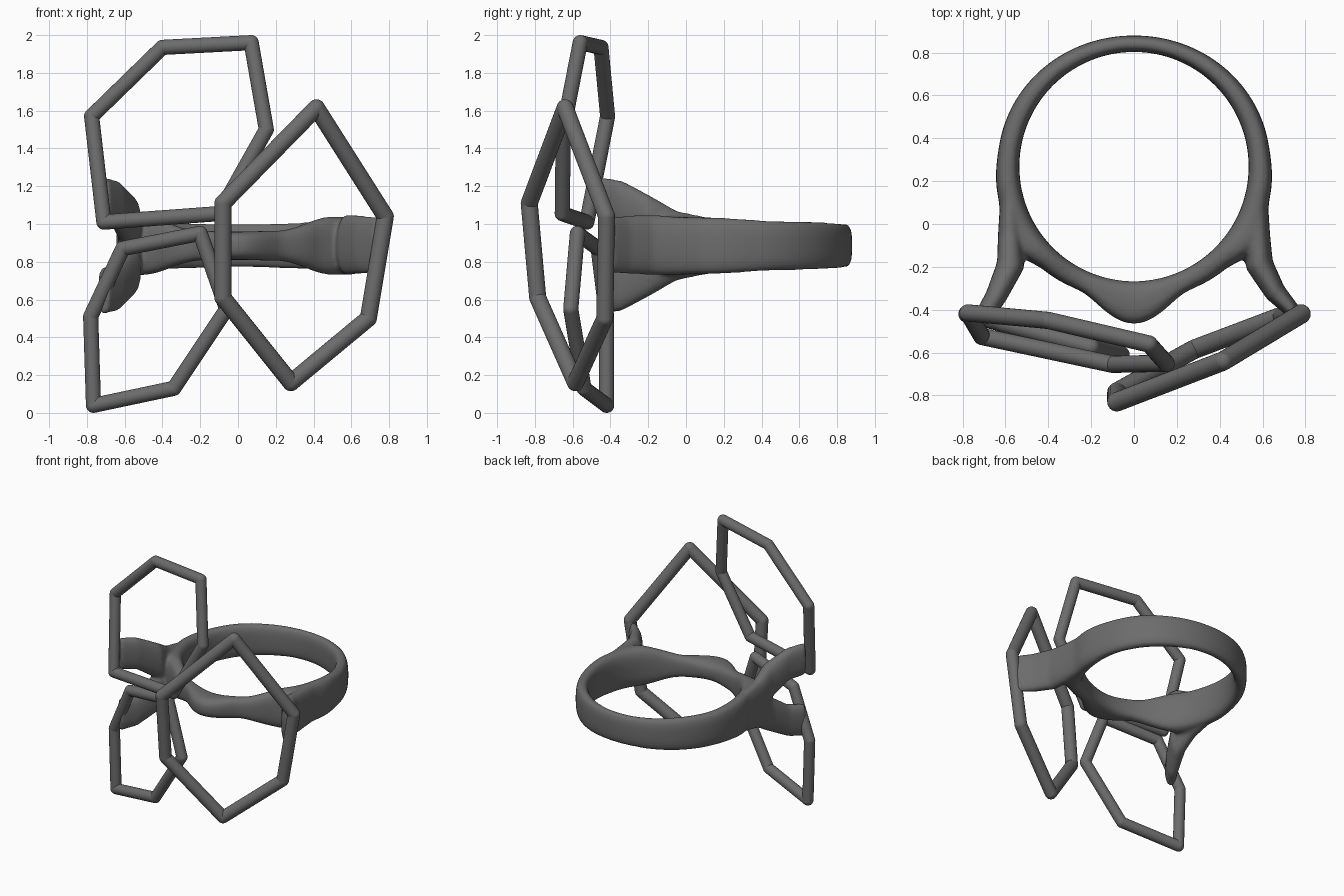
import bpy, bmesh, math
from mathutils import Vector

cube = bpy.data.objects.get("Cube")
if cube:
    bpy.data.objects.remove(cube, do_unlink=True)

metal = bpy.data.materials.new("dark grey metal")
metal.use_nodes = True
grey = (0.15, 0.15, 0.15, 1)
metal.diffuse_color = grey
metal.node_tree.nodes["Principled BSDF"].inputs["Base Color"].default_value = grey

MID_Z = 0.885
HOLE = Vector((0, 0.268, 0))
HOLE_R = 0.535
SIDES = 28


def make_object(name, bm):
    bmesh.ops.recalc_face_normals(bm, faces=bm.faces)
    for f in bm.faces:
        f.smooth = True
    mesh = bpy.data.meshes.new(name)
    bm.to_mesh(mesh)
    bm.free()
    mesh.materials.append(metal)
    obj = bpy.data.objects.new(name, mesh)
    bpy.context.collection.objects.link(obj)
    return obj


def section(bm, centre, across, half_w, half_h, power=2.8):
    """Rounded-box cross-section standing upright."""
    def shape(v):
        return math.copysign(abs(v) ** (2 / power), v)
    ring = []
    for i in range(SIDES):
        a = math.tau * i / SIDES
        p = centre + across * half_w * shape(math.cos(a))
        p.z += half_h * shape(math.sin(a))
        ring.append(bm.verts.new(p))
    return ring


def loft(bm, rings, closed):
    pairs = list(zip(rings, rings[1:]))
    if closed:
        pairs.append((rings[-1], rings[0]))
    else:
        bm.faces.new(rings[0])
        bm.faces.new(rings[-1])
    for a, b in pairs:
        for i in range(SIDES):
            j = (i + 1) % SIDES
            bm.faces.new((a[i], a[j], b[j], b[i]))


def lookup(table, x):
    """Eased interpolation in a short table of (position, value)."""
    for (x0, v0), (x1, v1) in zip(table, table[1:]):
        if x <= x1:
            t = (x - x0) / (x1 - x0)
            return v0 + (v1 - v0) * t * t * (3 - 2 * t)
    return table[-1][1]


# finger band: radius and height vary with degrees away from the front
OUTER = [(0, 0.735), (24, 0.632), (40, 0.64), (58, 0.69), (78, 0.65), (100, 0.637), (180, 0.612)]
HEIGHT = [(0, 0.075), (20, 0.08), (55, 0.155), (75, 0.15), (115, 0.13), (180, 0.115)]
bm = bmesh.new()
rings = []
for k in range(120):
    a = math.tau * k / 120
    deg = math.degrees(min(a, math.tau - a))
    out = Vector((math.sin(a), -math.cos(a), 0))
    r = lookup(OUTER, deg)
    centre = HOLE + out * (HOLE_R + r) / 2
    centre.z = MID_Z
    rings.append(section(bm, centre, out, (r - HOLE_R) / 2, lookup(HEIGHT, deg)))
loft(bm, rings, True)


# arms: (x, y, height above middle, half width, half height)
def arm(path, flip):
    pts = [Vector((x, y, MID_Z + flip * dz)) for x, y, dz, w, h in path]
    arm_rings = []
    for i, (p, row) in enumerate(zip(pts, path)):
        d = pts[min(i + 1, len(pts) - 1)] - pts[max(i - 1, 0)]
        across = Vector((-d.y, d.x, 0)).normalized()
        arm_rings.append(section(bm, p, across, row[3], row[4], 2.4))
    loft(bm, arm_rings, False)


fork = [(-0.585, 0.12, 0.01, 0.04, 0.14), (-0.58, -0.05, 0.045, 0.055, 0.14),
        (-0.575, -0.19, 0.125, 0.065, 0.14), (-0.645, -0.34, 0.22, 0.05, 0.125),
        (-0.715, -0.45, 0.24, 0.04, 0.125)]
arm(fork, 1)
arm(fork, -1)
arm([(0.585, 0.12, 0, 0.04, 0.14), (0.58, -0.05, 0, 0.055, 0.155),
     (0.585, -0.19, 0.005, 0.065, 0.16), (0.66, -0.32, 0.005, 0.05, 0.155),
     (0.745, -0.41, 0.005, 0.035, 0.15)], 1)

band = make_object("finger_band", bm)
remesh = band.modifiers.new("blend", 'REMESH')
remesh.mode = 'VOXEL'
remesh.voxel_size = 0.012
remesh.use_smooth_shade = True
soften = band.modifiers.new("soften", 'SMOOTH')
soften.factor = 0.5
soften.iterations = 14


# open wire frames: straight round bars with rounded corners
def wire_frame(name, corners, radius):
    bm = bmesh.new()
    pts = [Vector(c) for c in corners]
    for p, q in zip(pts, pts[1:] + pts[:1]):
        d = q - p
        turn = d.to_track_quat('Z', 'Y').to_matrix().to_4x4()
        turn.translation = (p + q) / 2
        bmesh.ops.create_cone(bm, cap_ends=False, segments=24, radius1=radius,
                              radius2=radius, depth=d.length, matrix=turn)
        ball = bmesh.ops.create_uvsphere(bm, u_segments=24, v_segments=14, radius=radius)
        bmesh.ops.translate(bm, verts=ball["verts"], vec=p)
    make_object(name, bm)


wire_frame("upper_right_frame", [
    (-0.775, -0.415, 1.57), (-0.40, -0.45, 1.935), (0.07, -0.56, 1.96),
    (0.15, -0.65, 1.50), (-0.10, -0.655, 1.055), (-0.71, -0.525, 1.01)], 0.04)
wire_frame("left_frame", [
    (0.415, -0.64, 1.615), (0.78, -0.42, 1.04), (0.69, -0.43, 0.50),
    (0.28, -0.585, 0.16), (-0.08, -0.785, 0.61), (-0.08, -0.83, 1.11)], 0.045)
wire_frame("lower_right_frame", [
    (-0.20, -0.575, 0.95), (-0.61, -0.465, 0.87), (-0.78, -0.42, 0.51),
    (-0.765, -0.42, 0.04), (-0.34, -0.54, 0.13), (-0.06, -0.61, 0.55)], 0.04)
